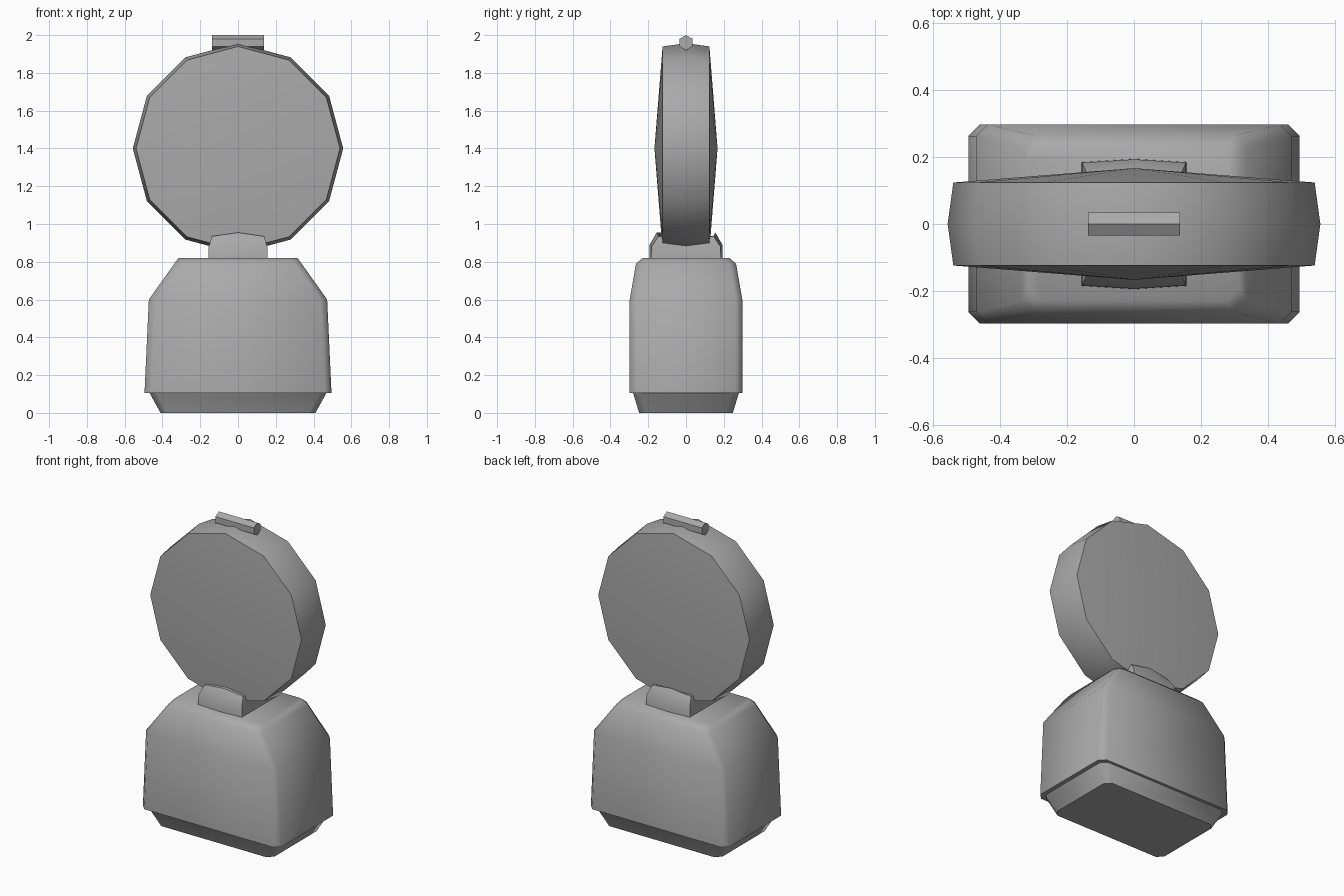
import bpy
import bmesh
from math import cos, sin, pi, radians

cube = bpy.data.objects.get("Cube")
if cube:
    bpy.data.objects.remove(cube)

grey = bpy.data.materials.new("mid grey")
grey.use_nodes = True
colour = (0.4, 0.4, 0.4, 1)
grey.diffuse_color = colour
grey.node_tree.nodes["Principled BSDF"].inputs["Base Color"].default_value = colour


def loft(name, rings, angle=50):
    """Skin a list of closed rings; a one-point ring makes an apex."""
    bm = bmesh.new()
    loops = [[bm.verts.new(p) for p in ring] for ring in rings]
    for a, b in zip(loops, loops[1:]):
        n = max(len(a), len(b))
        for i in range(n):
            j = (i + 1) % n
            if len(a) == 1:
                bm.faces.new((a[0], b[j], b[i]))
            elif len(b) == 1:
                bm.faces.new((a[i], a[j], b[0]))
            else:
                bm.faces.new((a[i], a[j], b[j], b[i]))
    for end in (loops[0], loops[-1]):
        if len(end) > 2:
            bm.faces.new(end)
    bmesh.ops.recalc_face_normals(bm, faces=bm.faces)
    mesh = bpy.data.meshes.new(name)
    bm.to_mesh(mesh)
    bm.free()
    mesh.materials.append(grey)
    obj = bpy.data.objects.new(name, mesh)
    bpy.context.collection.objects.link(obj)
    bpy.ops.object.select_all(action="DESELECT")
    obj.select_set(True)
    bpy.context.view_layer.objects.active = obj
    bpy.ops.object.shade_smooth_by_angle(angle=radians(angle))
    return obj


def box_ring(x, y, z, c=0.035):
    """Rectangle with cut corners."""
    quarter = [(x, y - c), (x - c, y)]
    half = quarter + [(-px, py) for px, py in reversed(quarter)]
    return [(px, py, z) for px, py in half + [(-px, -py) for px, py in half]]


def disc_ring(r, y, z=1.4, sides=12):
    return [(r * cos(2 * pi * i / sides), y, z + r * sin(2 * pi * i / sides))
            for i in range(sides)]


def neck_ring(x, y, z, rise=0):
    """Hexagon bowed outward at the middle of its long sides."""
    return [(x, -y, z), (x, y, z), (0, y + 0.01, z + rise),
            (-x, y, z), (-x, -y, z), (0, -y - 0.01, z + rise)]


# Battery case with its tapered foot
loft("foot", [box_ring(0.41, 0.248, 0), box_ring(0.468, 0.28, 0.105)])
loft("battery_case", [box_ring(0.495, 0.298, 0.105),
                      box_ring(0.472, 0.298, 0.6),
                      box_ring(0.337, 0.265, 0.79),
                      box_ring(0.315, 0.23, 0.82)])

# Neck between case and lamp
loft("neck", [neck_ring(0.157, 0.185, 0.8), neck_ring(0.155, 0.183, 0.88, 0.01),
              neck_ring(0.138, 0.145, 0.935, 0.02)])

# Twelve-sided lamp with shallow conical lenses
loft("lamp", [[(0, -0.167, 1.4)], disc_ring(0.54, -0.124), disc_ring(0.557, 0),
              disc_ring(0.54, 0.124), [(0, 0.167, 1.4)]])

# Six-sided bar on top of the lamp
loft("top_bar", [[(x, 0.04 * sin(pi * i / 3), 1.96 + 0.04 * cos(pi * i / 3))
                  for i in range(6)] for x in (-0.137, 0.137)], angle=30)
